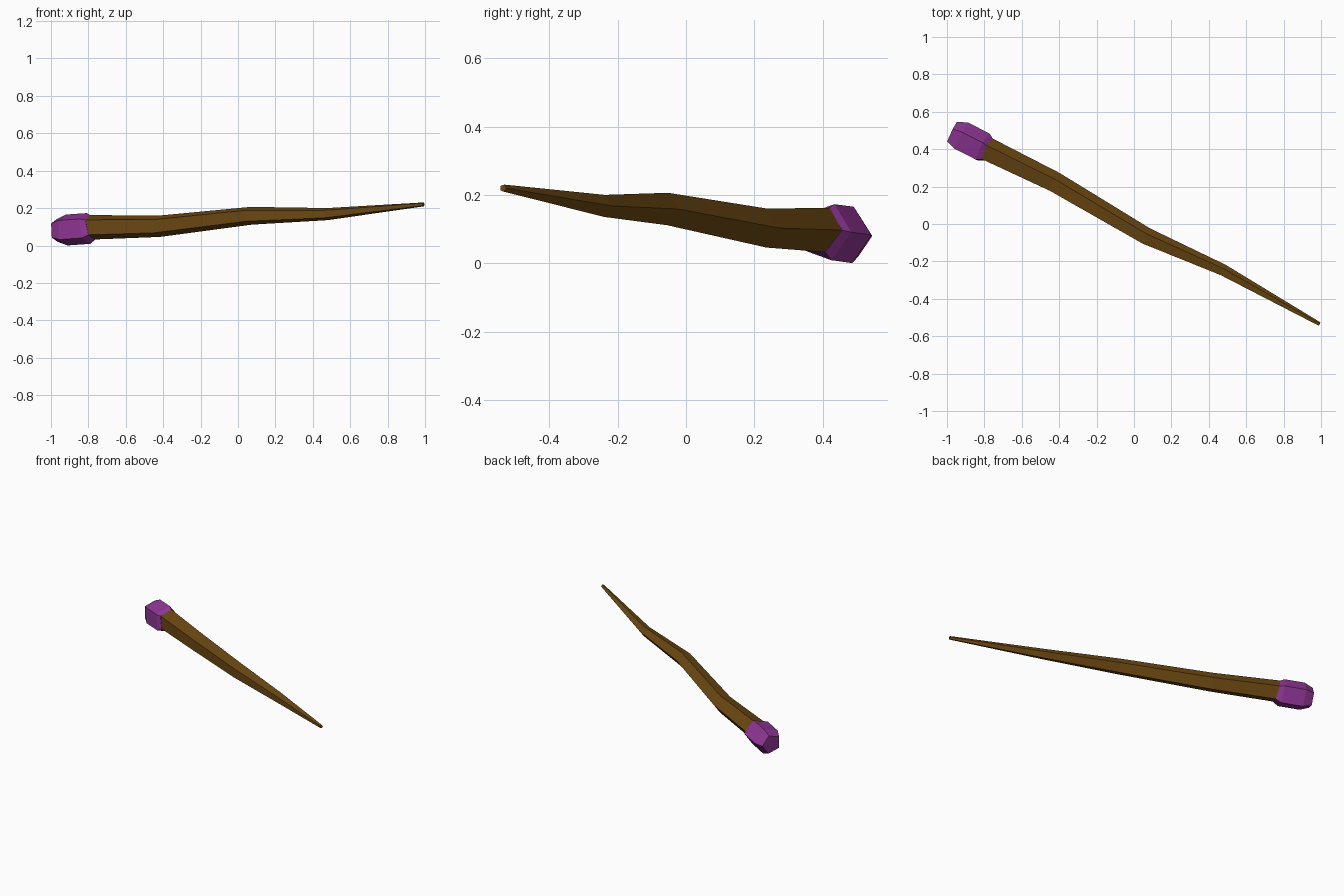
import bpy, bmesh, math
from mathutils import Vector

if "Cube" in bpy.data.objects:
    bpy.data.objects.remove(bpy.data.objects["Cube"])


def material(name, color):
    m = bpy.data.materials.new(name)
    m.diffuse_color = (*color, 1.0)
    m.use_nodes = True
    m.node_tree.nodes["Principled BSDF"].inputs["Base Color"].default_value = m.diffuse_color
    return m


def tube(name, rings, mat, sides=5):
    """Flat-faced tube through (x, y, z, radius) rings, one corner pointing sideways."""
    pts = [Vector(r[:3]) for r in rings]
    bm = bmesh.new()
    loops = []
    for i, p in enumerate(pts):
        before = (p - pts[i - 1]).normalized() if i else Vector()
        after = (pts[i + 1] - p).normalized() if i < len(pts) - 1 else Vector()
        along = (before + after).normalized()
        side = Vector((0, 0, 1)).cross(along).normalized()
        up = along.cross(side)
        rad = rings[i][3]
        loops.append([bm.verts.new(p + rad * (side * math.cos(a) + up * math.sin(a)))
                      for a in (2 * math.pi * k / sides for k in range(sides))])
    for a, b in zip(loops, loops[1:]):
        for k in range(sides):
            j = (k + 1) % sides
            bm.faces.new((a[k], a[j], b[j], b[k]))
    bm.faces.new(loops[0][::-1])
    bm.faces.new(loops[-1])
    bmesh.ops.recalc_face_normals(bm, faces=bm.faces)
    mesh = bpy.data.meshes.new(name)
    bm.to_mesh(mesh)
    bm.free()
    mesh.materials.append(mat)
    ob = bpy.data.objects.new(name, mesh)
    bpy.context.collection.objects.link(ob)
    return ob


wood = material("brown wood", (0.150, 0.065, 0.006))
purple = material("purple pommel", (0.275, 0.037, 0.300))

# Crooked tapering stick
tube("shaft", [
    (-0.800, 0.402, 0.097, 0.069),
    (-0.428, 0.221, 0.103, 0.060),
    (0.063, -0.068, 0.159, 0.050),
    (0.474, -0.248, 0.168, 0.034),
    (0.992, -0.536, 0.220, 0.011),
], wood)

# Bevelled pommel on the thick end, ordered towards the shaft so corners line up
tube("pommel", [
    (-0.975, 0.488, 0.080, 0.064),
    (-0.927, 0.465, 0.083, 0.087),
    (-0.811, 0.406, 0.091, 0.087),
    (-0.785, 0.394, 0.097, 0.070),
], purple)
